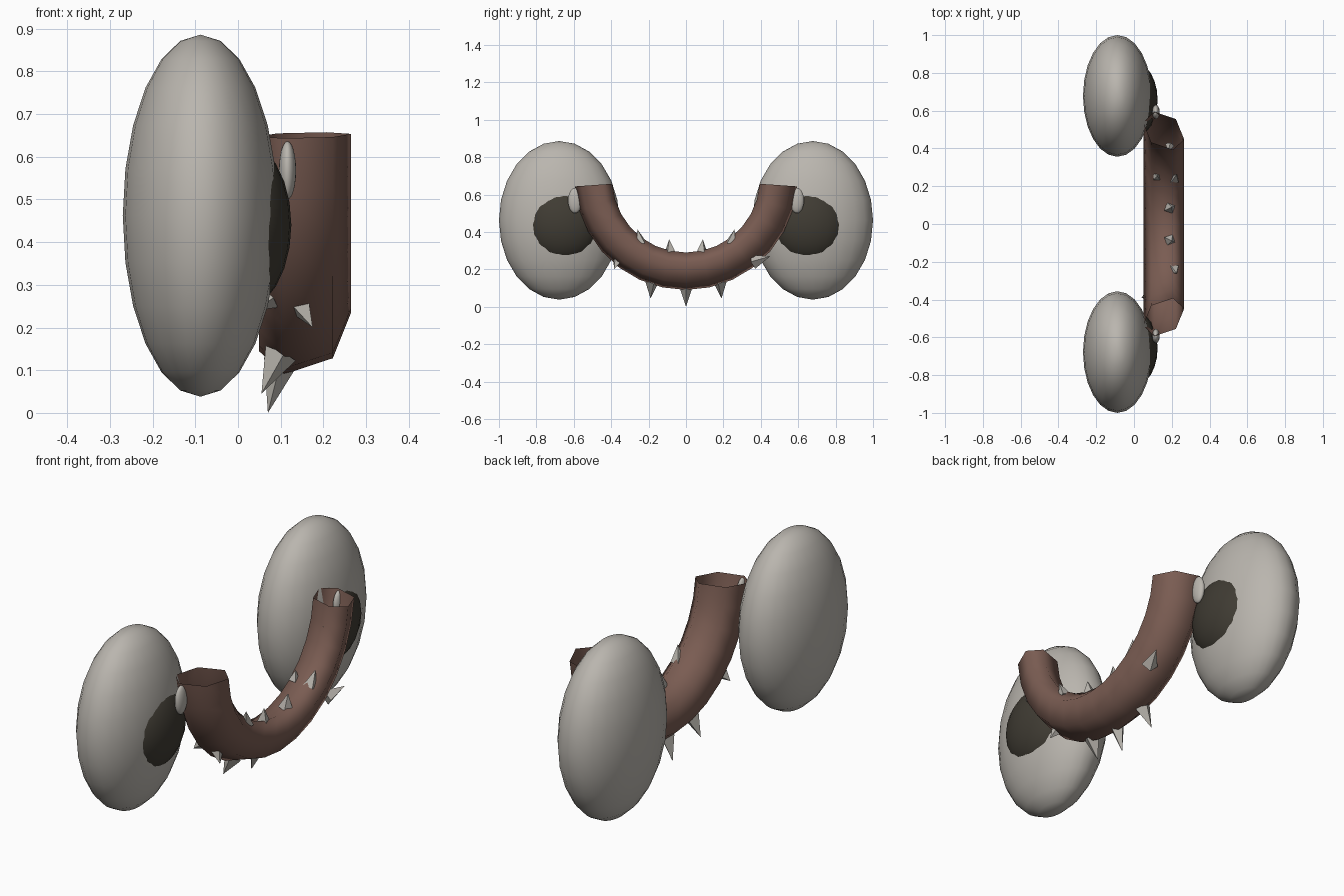
import bpy, bmesh, math
from mathutils import Vector, Matrix

cube = bpy.data.objects.get("Cube")
if cube:
    bpy.data.objects.remove(cube, do_unlink=True)


def material(name, color):
    m = bpy.data.materials.new(name)
    m.use_nodes = True
    m.diffuse_color = (*color, 1)
    m.node_tree.nodes["Principled BSDF"].inputs["Base Color"].default_value = (*color, 1)
    return m


BONE = material("bone grey", (0.49, 0.465, 0.425))
DARK = material("dark olive", (0.05, 0.044, 0.033))
BROWN = material("reddish brown", (0.195, 0.108, 0.085))


def finish(name, bm, mat, smooth):
    mesh = bpy.data.meshes.new(name)
    bm.to_mesh(mesh)
    bm.free()
    mesh.materials.append(mat)
    for p in mesh.polygons:
        p.use_smooth = smooth
    obj = bpy.data.objects.new(name, mesh)
    bpy.context.collection.objects.link(obj)
    return obj


def ellipsoid(name, center, radii, mat):
    bm = bmesh.new()
    bmesh.ops.create_uvsphere(bm, u_segments=24, v_segments=12, radius=1)
    bmesh.ops.transform(bm, verts=bm.verts,
                        matrix=Matrix.Translation(center) @ Matrix.Diagonal((*radii, 1)))
    finish(name, bm, mat, True)


def spike(name, base, tip, width):
    base, tip = Vector(base), Vector(tip)
    axis = tip - base
    bm = bmesh.new()
    bmesh.ops.create_cone(bm, cap_ends=True, segments=4, radius1=width, radius2=0,
                          depth=axis.length)
    turn = axis.to_track_quat("Z", "Y").to_matrix().to_4x4()
    bmesh.ops.transform(bm, verts=bm.verts,
                        matrix=Matrix.Translation((base + tip) / 2) @ turn)
    finish(name, bm, BONE, False)


# Eyes, pupils and the small beads at the ends of the mouth
for side, s in (("front", -1), ("back", 1)):
    ellipsoid(side + "_eye", (-0.088, 0.678 * s, 0.462), (0.182, 0.322, 0.424), BONE)
    ellipsoid(side + "_pupil", (0, 0.658 * s, 0.44), (0.125, 0.2, 0.204), DARK)
    ellipsoid(side + "_bead", (0.116, 0.593 * s, 0.568), (0.02, 0.038, 0.068), BONE)

# Mouth: an open six-sided tube swept along an arc
RADIUS, TOP, CENTER_X, STEPS = 0.495, 0.685, 0.157, 14
half = [(-0.05, 0.1), (0.065, 0.062), (0.108, -0.045)]
section = half + [(-x, -r) for x, r in half]
bm = bmesh.new()
rings = []
for i in range(STEPS + 1):
    a = math.radians(-86 + 172 * i / STEPS)
    rings.append([bm.verts.new((CENTER_X + x, (RADIUS + r) * math.sin(a),
                                TOP - (RADIUS + r) * math.cos(a))) for x, r in section])
for r0, r1 in zip(rings, rings[1:]):
    for k in range(6):
        j = (k + 1) % 6
        bm.faces.new((r0[k], r0[j], r1[j], r1[k]))
bmesh.ops.recalc_face_normals(bm, faces=bm.faces)
finish("mouth_tube", bm, BROWN, True)

# Lower and side teeth
spike("lower_tooth_middle", (0.1, 0, 0.12), (0.07, 0, 0), 0.04)
for side, s in (("front", -1), ("back", 1)):
    spike(side + "_lower_tooth", (0.1, 0.18 * s, 0.14), (0.055, 0.19 * s, 0.045), 0.04)
    # Upper teeth
    spike(side + "_upper_tooth_inner", (0.19, 0.085 * s, 0.29), (0.2, 0.09 * s, 0.36), 0.033)
    spike(side + "_upper_tooth_outer", (0.21, 0.24 * s, 0.34), (0.225, 0.26 * s, 0.415), 0.033)
spike("front_side_tooth", (0.14, -0.36, 0.26), (0.175, -0.385, 0.2), 0.035)
spike("front_inner_side_tooth", (0.075, -0.38, 0.27), (0.04, -0.39, 0.24), 0.03)
spike("back_side_tooth", (0.21, 0.36, 0.24), (0.245, 0.45, 0.27), 0.038)
spike("back_small_tooth", (0.12, 0.25, 0.34), (0.125, 0.255, 0.39), 0.025)
spike("back_high_tooth", (0.19, 0.42, 0.54), (0.18, 0.38, 0.56), 0.025)
